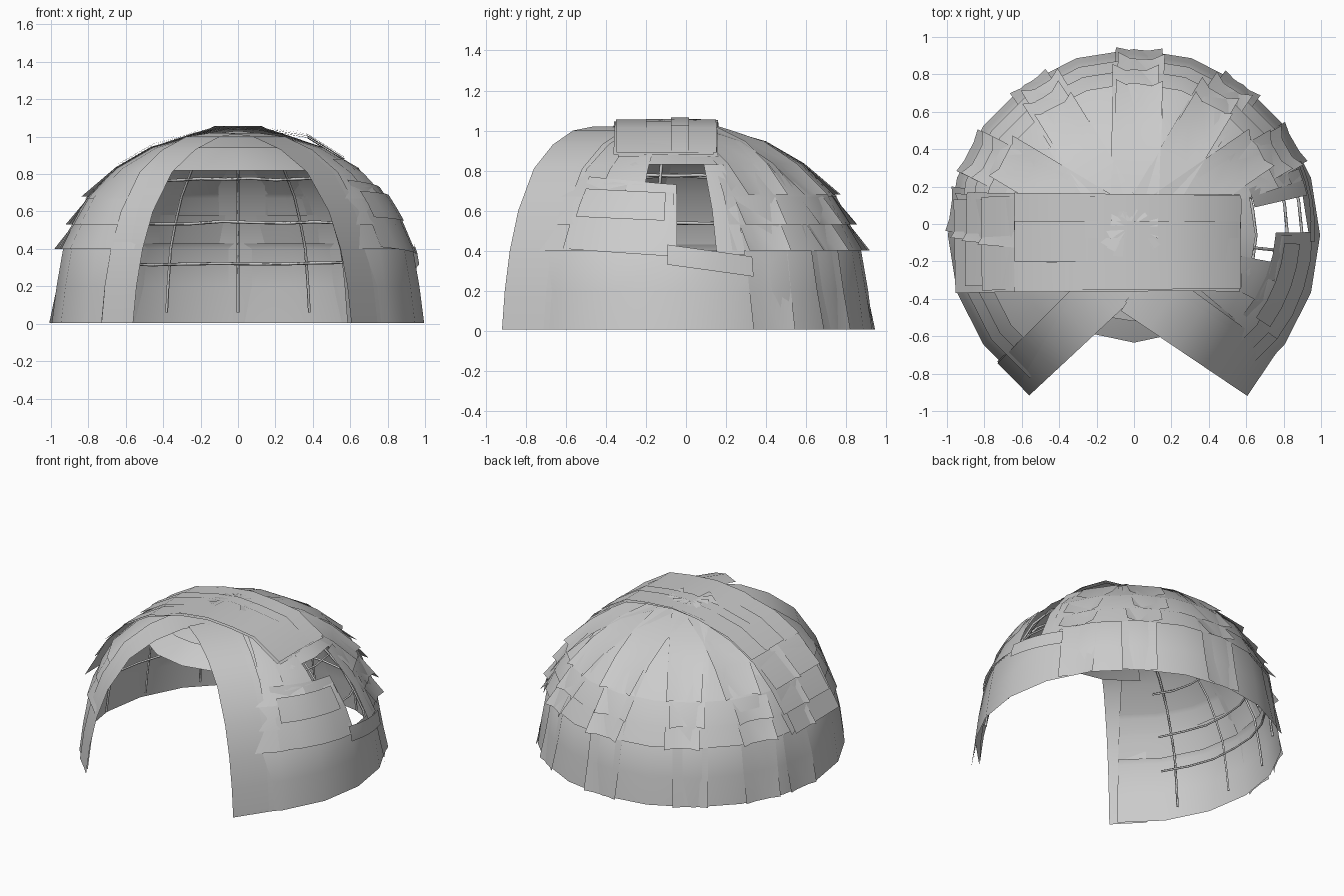
import bpy, bmesh, math, random
from mathutils import Vector

random.seed(4)
if "Cube" in bpy.data.objects:
    bpy.data.objects.remove(bpy.data.objects["Cube"])

hide = bpy.data.materials.new("pale grey hide")
hide.use_nodes = True
COLOUR = (0.6, 0.6, 0.6, 1)
hide.diffuse_color = COLOUR
hide.node_tree.nodes["Principled BSDF"].inputs["Base Color"].default_value = COLOUR

CY = -0.06      # centre of the dome in y
SEGMENTS = 20
# Dome outline as (radius, height), from ground to crown
DOME = [(.995, .005), (.97, .2), (.935, .4), (.87, .54), (.79, .68),
        (.65, .83), (.46, .94), (.25, 1.0), (.02, 1.03)]


def radius_at(z):
    for (r0, z0), (r1, z1) in zip(DOME, DOME[1:]):
        if z <= z1:
            return r0 + (r1 - r0) * (z - z0) / (z1 - z0)
    return 0


def finish(name, bm):
    bmesh.ops.remove_doubles(bm, verts=bm.verts, dist=0.0001)
    bmesh.ops.recalc_face_normals(bm, faces=bm.faces)
    mesh = bpy.data.meshes.new(name)
    bm.to_mesh(mesh)
    bm.free()
    mesh.materials.append(hide)
    ob = bpy.data.objects.new(name, mesh)
    bpy.context.collection.objects.link(ob)
    bpy.ops.object.select_all(action='DESELECT')
    ob.select_set(True)
    bpy.context.view_layer.objects.active = ob
    bpy.ops.object.shade_smooth_by_angle(angle=math.radians(25))
    return ob


def sheet(name, rows):
    """Quad grid from rows of points."""
    bm = bmesh.new()
    grid = [[bm.verts.new(p) for p in row] for row in rows]
    for a, b in zip(grid, grid[1:]):
        for i in range(len(a) - 1):
            bm.faces.new((a[i], a[i + 1], b[i + 1], b[i]))
    return finish(name, bm)


def strip(name, start, angle, path, width, curl=0):
    """Strip from start along angle; path is (distance, height), curl lifts the end corners."""
    a = math.radians(angle)
    along = Vector((math.cos(a), math.sin(a), 0))
    side = Vector((-along.y, along.x, 0)) * width / 2
    rows = []
    for i, (s, z) in enumerate(path):
        p = Vector((start[0], start[1], 0)) + along * s + Vector((0, 0, z))
        lift = along * (curl if i == len(path) - 1 else 0)
        rows.append((p - side + lift, p - side * .45, p + side * .45, p + side + lift))
    return sheet(name, rows)


def is_open(angle, z):
    """Doorway at the front and window on the left side."""
    if -126 < angle < -54 and z < .9:
        return True
    return (0 < angle < 18 and .4 < z < .83) or (-18 < angle < 0 and .68 < z < .83)


def tier(name, profile):
    """Ring of the dome with the openings left out."""
    bm = bmesh.new()
    step = 360 / SEGMENTS
    for (r0, z0), (r1, z1) in zip(profile, profile[1:]):
        for i in range(SEGMENTS):
            a0 = -180 + i * step
            if is_open(a0 + step / 2, (z0 + z1) / 2):
                continue
            corners = [(r0, a0, z0), (r0, a0 + step, z0), (r1, a0 + step, z1), (r1, a0, z1)]
            bm.faces.new([bm.verts.new((r * math.cos(math.radians(a)),
                                        CY + r * math.sin(math.radians(a)), z))
                          for r, a, z in corners])
    return finish(name, bm)


# Overlapping shell tiers, each flared a little at its lower edge
tier("lower_wall", DOME[:3] + [(.915, .43)])
tier("middle_wall", [(.945, .4), (.88, .53), (.85, .58)])
tier("upper_wall", [(.888, .53), (.81, .67), (.79, .69)])
tier("roof", [(.815, .67)] + DOME[5:])

# Radial hides, four layers on each direction, with corners curling out at the lower edge
ENDS = [.005, .40, .53, .68]
for angle, width in ((90, .25), (57, .23), (123, .23), (32, .24), (151, .25), (173, .24)):
    for k, end in enumerate(ENDS):
        path = [(.05, 1.04 + .006 * k)]
        path += [(r - .01 + .002 * k, z + .002 * k) for r, z in reversed(DOME[:-1]) if z > end + .03]
        path.append((radius_at(end) + (.008 if k else -.005), end))
        strip("radial_hide", (0, CY), angle + random.uniform(-3, 3), path, width,
              .032 if k else .012)

# Wide hides laid across the crown: short on the left, long on the right
for k, end in enumerate(ENDS[1:]):
    path = [(-.57, .87 + .01 * k), (-.37, .995 + .01 * k), (-.2, 1.025 + .008 * k)]
    path += [(0, 1.04 + .008 * k), (.22, 1.015 + .008 * k)]
    path += [(r + .006, z) for r, z in reversed(DOME[:7]) if z > end + .03]
    path.append((radius_at(end) + .025, end))
    strip("crown_hide", (0, -.1), 180 + random.uniform(-1.5, 1.5), path, .5)
for y, width, lift in ((-.28, .16, .008), (-.1, .2, .02), (.06, .2, .014), (-.03, .09, .026)):
    strip("crown_band", (0, y), 180 + random.uniform(-1, 1),
          [(-.56, .875 + lift), (-.37, .998 + lift), (-.18, 1.025 + lift), (0, 1.038 + lift),
           (.2, 1.013 + lift), (.45, .95 + lift), (.64, .84 + lift)], width)

# Door flaps that curve from the crown to the ground
FLAP = [(0, 1.02), (.18, 1.0), (.36, .93), (.53, .81), (.67, .6), (.745, .4), (.79, .2), (.815, .005)]
for angle, start, width, grow in ((-137, (-.05, -.27), .25, 1.0), (-34, (0, -.36), .25, 1.0),
                                  (-135, (-.07, -.24), .22, 1.01), (-36, (.03, -.31), .26, 1.0),
                                  (-40, (.05, -.24), .22, .99)):
    strip("door_flap", start, angle, [(s * grow, z) for s, z in FLAP], width)


# Hides curved with the wall, over the door and around the window
def patch(name, a0, a1, top, bottom, out, slope=0):
    rows = []
    for t in (0, .5, 1):
        z = top + (bottom - top) * t
        row = []
        for i in range(5):
            a = math.radians(a0 + (a1 - a0) * i / 4)
            zz = z + slope * (i / 4 - .5)
            r = radius_at(zz) + out
            row.append((r * math.cos(a), CY + r * math.sin(a), zz))
        rows.append(row)
    sheet(name, rows)


patch("door_lintel", -138, -42, .98, .82, -.085)
patch("window_front_hide", -36, 1, .75, .39, .015, -.04)
patch("window_front_band", -34, -3, .7, .56, .025, -.02)
patch("window_top_hide", -28, -11, .88, .73, .01)
patch("window_sill", -2, 24, .4, .3, .02, -.06)
patch("window_back_hide", 13, 22, .83, .38, .012)


# Inner frame of thin poles
def pole(name, points):
    curve = bpy.data.curves.new(name, 'CURVE')
    curve.dimensions = '3D'
    curve.bevel_depth = .008
    curve.bevel_resolution = 0
    spline = curve.splines.new('POLY')
    spline.points.add(len(points) - 1)
    for p, co in zip(spline.points, points):
        p.co = (*co, 1)
    curve.materials.append(hide)
    bpy.context.collection.objects.link(bpy.data.objects.new(name, curve))


def inside(angle, z):
    a = math.radians(angle)
    r = radius_at(z) - .05
    return (r * math.cos(a), CY + r * math.sin(a), z)


for angle in range(-30, 211, 24):
    pole("upright_pole", [inside(angle, z) for z in (.06, .2, .4, .54, .68, .83, .94)])
for z in (.32, .54, .77):
    pole("ring_pole", [inside(a, z + random.uniform(-.008, .008)) for a in range(-36, 217, 12)])
